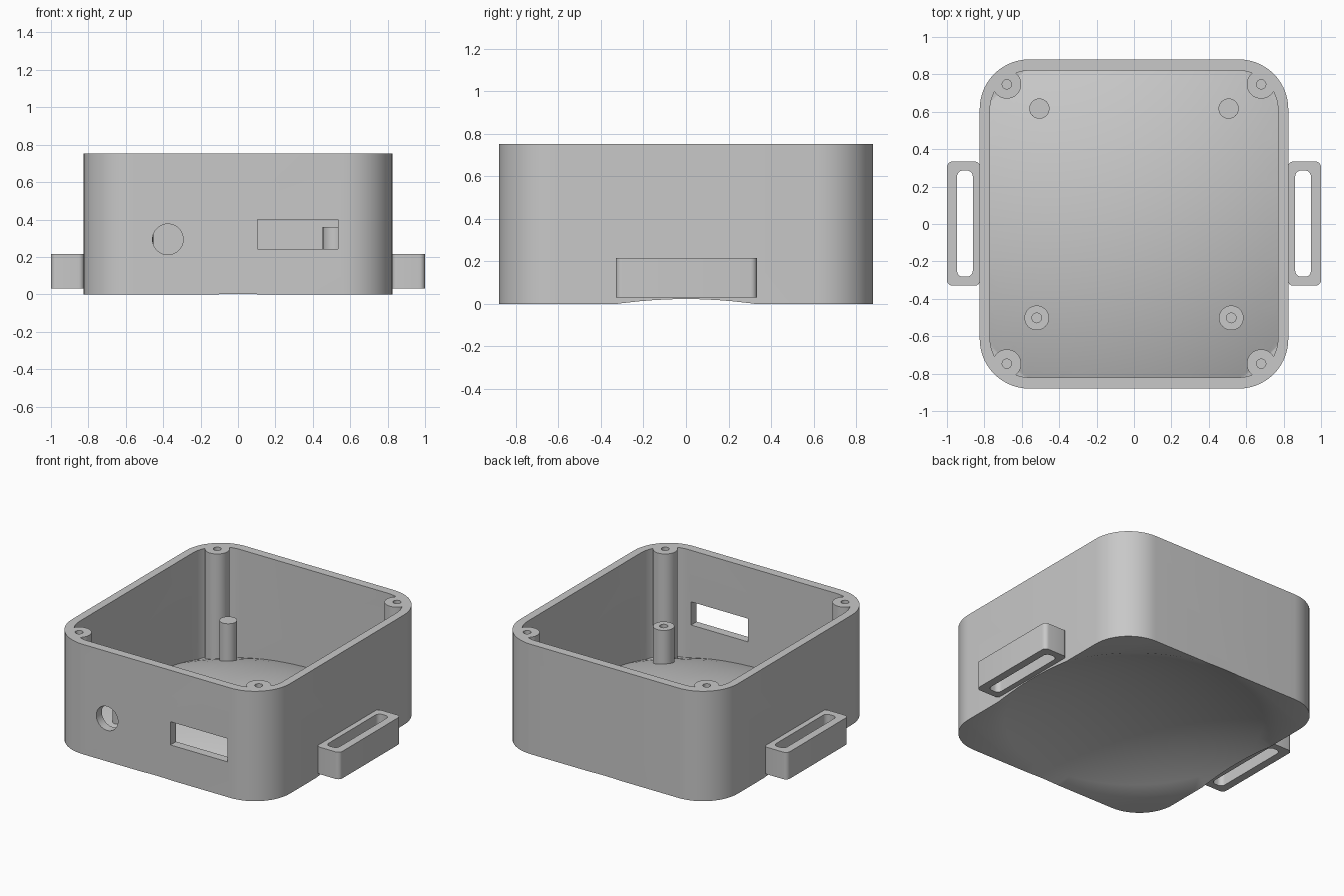
import bpy, bmesh, math

if "Cube" in bpy.data.objects:
    bpy.data.objects.remove(bpy.data.objects["Cube"], do_unlink=True)

grey = bpy.data.materials.new("plain_grey")
grey.use_nodes = True
colour = (0.58, 0.58, 0.58, 1)
grey.diffuse_color = colour
grey.node_tree.nodes["Principled BSDF"].inputs["Base Color"].default_value = colour

HEIGHT = 0.752
FLOOR = 0.055        # floor thickness
DOME_C = 2.3         # depth of the dome centre below the base
DOME_R = math.hypot(DOME_C, 0.888)


def finish(name, bm):
    bmesh.ops.recalc_face_normals(bm, faces=bm.faces[:])
    mesh = bpy.data.meshes.new(name)
    bm.to_mesh(mesh)
    bm.free()
    mesh.materials.append(grey)
    obj = bpy.data.objects.new(name, mesh)
    bpy.context.collection.objects.link(obj)
    return obj


def rounded_block(name, cx, cy, hx, hy, r, z0, z1, steps=14):
    """Vertical prism with a rounded rectangle outline."""
    bm = bmesh.new()
    ring = []
    corners = ((1, 1), (-1, 1), (-1, -1), (1, -1))
    for i, (sx, sy) in enumerate(corners):
        for k in range(steps + 1):
            a = math.pi / 2 * (i + k / steps)
            ring.append(bm.verts.new((cx + sx * (hx - r) + r * math.cos(a),
                                      cy + sy * (hy - r) + r * math.sin(a), z0)))
    face = bm.faces.new(ring)
    out = bmesh.ops.extrude_face_region(bm, geom=[face])
    top = [g for g in out["geom"] if isinstance(g, bmesh.types.BMVert)]
    bmesh.ops.translate(bm, verts=top, vec=(0, 0, z1 - z0))
    bmesh.ops.remove_doubles(bm, verts=bm.verts[:], dist=1e-5)
    return finish(name, bm)


def cylinder(name, x, y, r, z0, z1, sides=40):
    bm = bmesh.new()
    bmesh.ops.create_cone(bm, cap_ends=True, segments=sides, radius1=r, radius2=r, depth=z1 - z0)
    bmesh.ops.translate(bm, verts=bm.verts[:], vec=(x, y, (z0 + z1) / 2))
    return finish(name, bm)


def dome(name, lift):
    """Solid with a shallow spherical top, used to shape the floor."""
    bm = bmesh.new()
    rings, sides, reach = 14, 72, 1.25
    radii = [reach * k / rings for k in range(1, rings + 1)]
    levels = [math.sqrt(DOME_R ** 2 - r * r) - DOME_C + lift for r in radii]
    radii.append(reach)
    levels.append(-0.6)
    loops = [[bm.verts.new((r * math.cos(math.tau * i / sides), r * math.sin(math.tau * i / sides), z))
              for i in range(sides)] for r, z in zip(radii, levels)]
    tip = bm.verts.new((0, 0, DOME_R - DOME_C + lift))
    for i in range(sides):
        j = (i + 1) % sides
        bm.faces.new((tip, loops[0][i], loops[0][j]))
        for a, b in zip(loops, loops[1:]):
            bm.faces.new((a[i], b[i], b[j], a[j]))
    bm.faces.new(loops[-1])
    return finish(name, bm)


def combine(obj, other, operation):
    """Apply a boolean and discard the helper."""
    mod = obj.modifiers.new("join", "BOOLEAN")
    mod.operation = operation
    mod.solver = "EXACT"
    mod.object = other
    bpy.context.view_layer.update()
    graph = bpy.context.evaluated_depsgraph_get()
    mesh = bpy.data.meshes.new_from_object(obj.evaluated_get(graph))
    obj.modifiers.clear()
    obj.data = mesh
    bpy.data.objects.remove(other, do_unlink=True)


def smooth(obj):
    bpy.ops.object.select_all(action="DESELECT")
    obj.select_set(True)
    bpy.context.view_layer.objects.active = obj
    bpy.ops.object.shade_smooth_by_angle(angle=math.radians(30))


# Open case with an arched floor
case = rounded_block("case_body", 0, 0, 0.825, 0.88, 0.265, 0, HEIGHT)
cavity = rounded_block("cavity", 0, 0, 0.77, 0.82, 0.21, 0.006, 1)
combine(cavity, dome("inner_dome", FLOOR), "DIFFERENCE")
combine(case, cavity, "DIFFERENCE")
combine(case, dome("outer_dome", 0), "DIFFERENCE")

# Screw posts in the corners
corners = [(sx, sy) for sx in (-1, 1) for sy in (-1, 1)]
for sx, sy in corners:
    x, y = sx * 0.68, sy * 0.747
    combine(case, cylinder("post", x, y, 0.077, 0.003, HEIGHT), "UNION")
    combine(case, cylinder("screw_hole", x, y, 0.025, 0.4, 1, 24), "DIFFERENCE")

# Front openings: rectangular port and round hole
port = rounded_block("port", 0.32, -0.86, 0.215, 0.12, 0.001, 0.241, 0.4, 1)
combine(case, port, "DIFFERENCE")
hole = cylinder("round_hole", 0, 0, 0.082, -0.12, 0.12)
hole.rotation_euler.x = math.pi / 2
hole.location = (-0.375, -0.86, 0.294)
combine(case, hole, "DIFFERENCE")
smooth(case)

for sx, side in ((1, "left"), (-1, "right")):
    # Plain pins at the back
    smooth(cylinder("back_pin_" + side, sx * 0.506, 0.617, 0.054, 0.06, 0.36))

    # Drilled standoffs at the front
    standoff = cylinder("front_standoff_" + side, sx * 0.52, -0.502, 0.066, 0.085, 0.36)
    combine(standoff, cylinder("bore", sx * 0.52, -0.502, 0.026, 0.2, 0.5, 24), "DIFFERENCE")
    smooth(standoff)

    # Slotted strap lugs on the sides
    lug = rounded_block("strap_lug_" + side, sx * 0.911, 0.002, 0.089, 0.332, 0.03, 0.03, 0.215, 6)
    slot = rounded_block("strap_slot", sx * 0.904, 0.002, 0.042, 0.284, 0.032, -0.1, 0.4, 8)
    combine(lug, slot, "DIFFERENCE")
    smooth(lug)
